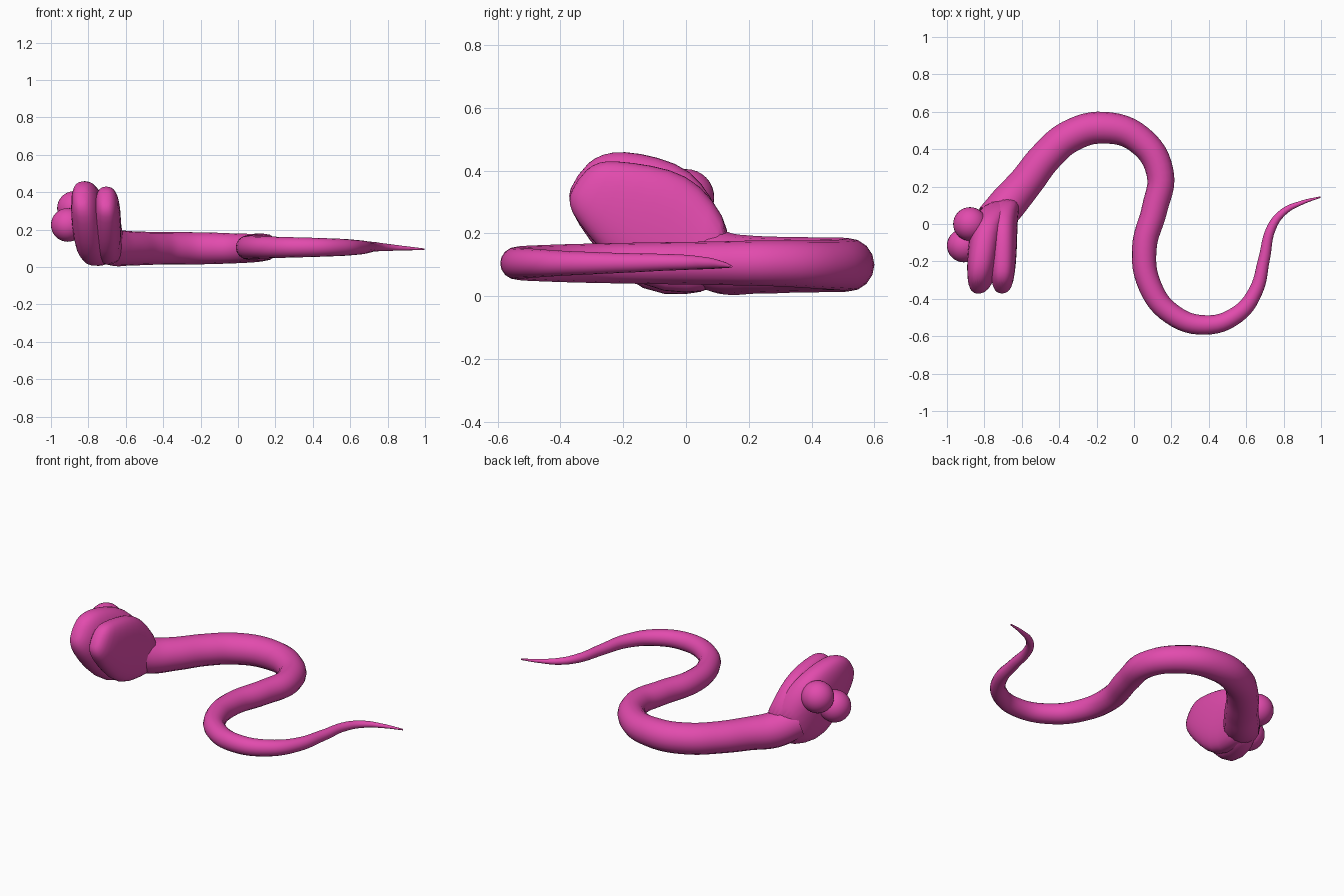
import bpy, bmesh, math
from mathutils import Vector

if "Cube" in bpy.data.objects:
    bpy.data.objects.remove(bpy.data.objects["Cube"])

pink = bpy.data.materials.new("pink")
pink.diffuse_color = (0.76, 0.07, 0.42, 1)
pink.use_nodes = True
pink.node_tree.nodes["Principled BSDF"].inputs["Base Color"].default_value = pink.diffuse_color


def finish(ob):
    ob.data.materials.clear()
    ob.data.materials.append(pink)
    for p in ob.data.polygons:
        p.use_smooth = True


# Tapering body: x, y, z, radius
path = [(-.75, .02, .15, .10), (-.67, .115, .107, .10), (-.58, .22, .10, .092),
        (-.47, .36, .10, .088), (-.34, .47, .10, .087), (-.16, .515, .10, .085),
        (.03, .45, .10, .078), (.14, .27, .105, .073), (.11, .08, .105, .069),
        (.055, -.13, .105, .066), (.085, -.33, .105, .062), (.20, -.48, .105, .057),
        (.38, -.54, .105, .052), (.55, -.485, .105, .046), (.65, -.36, .105, .038),
        (.695, -.19, .106, .031), (.735, -.02, .108, .025), (.80, .065, .105, .019),
        (.90, .115, .10, .011), (.997, .144, .095, .004)]
cu = bpy.data.curves.new("body", 'CURVE')
cu.dimensions = '3D'
cu.bevel_depth = 1
cu.bevel_resolution = 6
cu.resolution_u = 6
cu.use_fill_caps = True
sp = cu.splines.new('BEZIER')
sp.bezier_points.add(len(path) - 1)
for bp, (x, y, z, r) in zip(sp.bezier_points, path):
    bp.co = (x, y, z)
    bp.radius = r
    bp.handle_left_type = bp.handle_right_type = 'AUTO'
body = bpy.data.objects.new("body", cu)
bpy.context.collection.objects.link(body)
bpy.context.view_layer.objects.active = body
body.select_set(True)
bpy.ops.object.convert(target='MESH')
finish(bpy.context.object)


# Jaw: loft of rounded sections (centre x, y, z, half width dy, dz, thickness)
def jaw(name, sections):
    bm = bmesh.new()
    n, rings = 20, []
    for x, y, z, dy, dz, t in sections:
        ring = []
        for i in range(n):
            a = 2 * math.pi * i / n
            c, s = math.cos(a), math.sin(a)
            c = math.copysign(abs(c) ** .8, c)
            s = math.copysign(abs(s) ** .8, s)
            ring.append(bm.verts.new(Vector((x + t * c, y + dy * s, z + dz * s))))
        rings.append(ring)
    for a, b in zip(rings, rings[1:]):
        for i in range(n):
            j = (i + 1) % n
            bm.faces.new((a[i], a[j], b[j], b[i]))
    bm.faces.new(rings[0][::-1])
    bm.faces.new(rings[-1])
    bmesh.ops.recalc_face_normals(bm, faces=bm.faces)
    me = bpy.data.meshes.new(name)
    bm.to_mesh(me)
    bm.free()
    ob = bpy.data.objects.new(name, me)
    bpy.context.collection.objects.link(ob)
    ob.modifiers.new("smooth", 'SUBSURF').levels = 1
    ob.modifiers["smooth"].render_levels = 1
    finish(ob)


jaw("lower_jaw", [(-.67, .13, .11, .02, .09, .07), (-.70, .045, .16, .04, .155, .078),
                  (-.70, -.07, .205, .075, .185, .077), (-.70, -.19, .28, .08, .14, .072),
                  (-.703, -.29, .338, .062, .095, .062), (-.705, -.325, .36, .05, .07, .047),
                  (-.707, -.345, .37, .025, .035, .022)])
jaw("upper_jaw", [(-.70, .12, .11, .02, .09, .08), (-.75, .04, .16, .04, .16, .10),
                  (-.785, -.06, .205, .08, .20, .095), (-.805, -.18, .285, .09, .162, .088),
                  (-.82, -.275, .35, .075, .115, .074), (-.83, -.32, .375, .055, .08, .054),
                  (-.835, -.345, .385, .028, .04, .025)])

# Bulging eyes
for name, loc in (("eye_a", (-.877, 0, .315)), ("eye_b", (-.91, -.115, .225))):
    bpy.ops.mesh.primitive_uv_sphere_add(segments=32, ring_count=16, radius=.09, location=loc)
    bpy.context.object.name = name
    finish(bpy.context.object)
